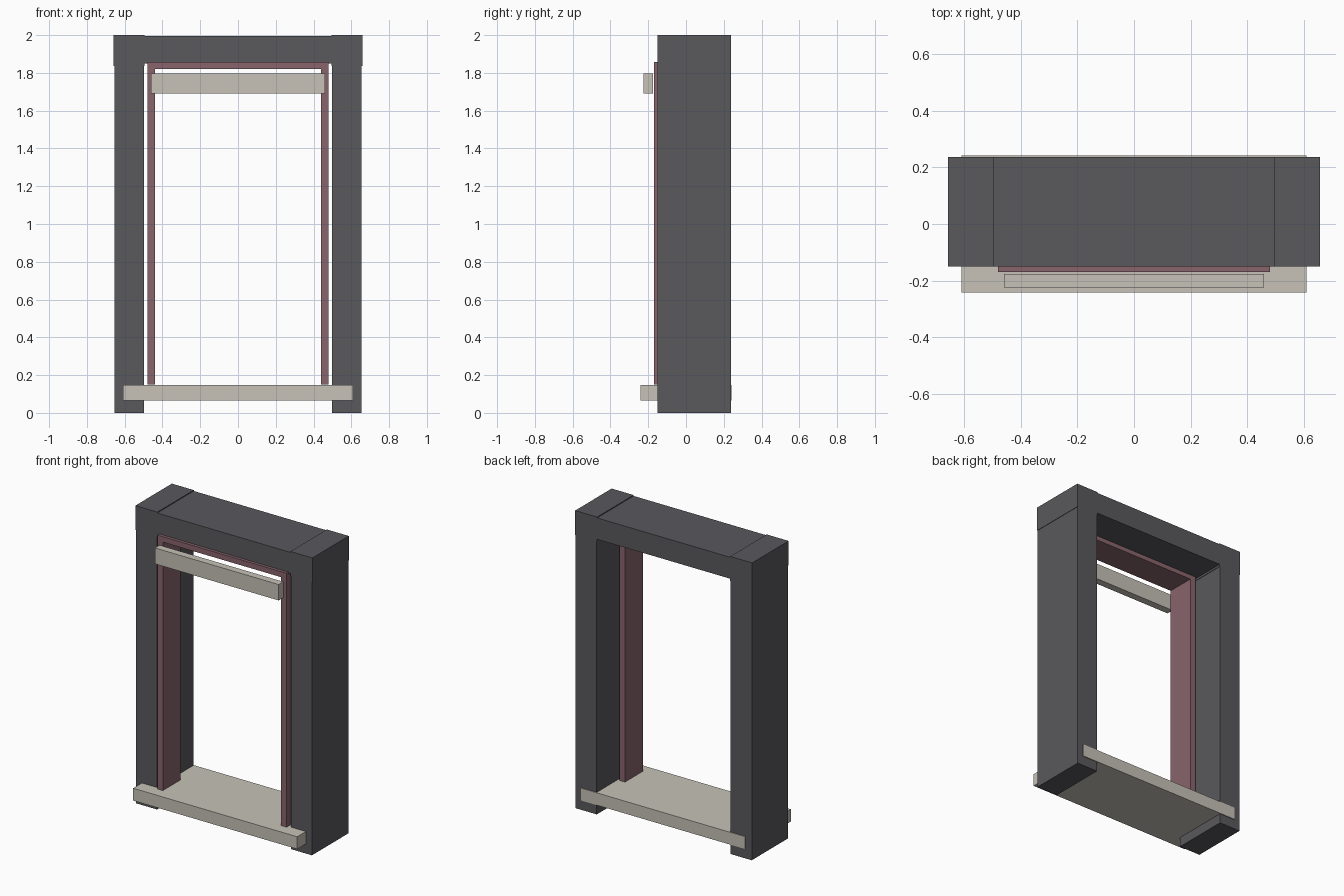
import bpy, bmesh

if "Cube" in bpy.data.objects:
    bpy.data.objects.remove(bpy.data.objects["Cube"])


def material(name, rgb):
    m = bpy.data.materials.new(name)
    m.diffuse_color = (*rgb, 1)
    m.use_nodes = True
    m.node_tree.nodes["Principled BSDF"].inputs["Base Color"].default_value = m.diffuse_color
    return m


STONE = material("dark_stone", (0.10, 0.10, 0.11))
WOOD = material("red_wood", (0.25, 0.13, 0.15))
PALE = material("pale_stone", (0.57, 0.54, 0.48))


def extrude_profile(name, points, y0, y1, mat):
    """Extrude an x-z outline from y0 to y1."""
    bm = bmesh.new()
    face = bm.faces.new([bm.verts.new((x, y0, z)) for x, z in points])
    ext = bmesh.ops.extrude_face_region(bm, geom=[face])
    verts = [v for v in ext["geom"] if isinstance(v, bmesh.types.BMVert)]
    bmesh.ops.translate(bm, verts=verts, vec=(0, y1 - y0, 0))
    bmesh.ops.recalc_face_normals(bm, faces=bm.faces)
    mesh = bpy.data.meshes.new(name)
    bm.to_mesh(mesh)
    bm.free()
    ob = bpy.data.objects.new(name, mesh)
    bpy.context.collection.objects.link(ob)
    mesh.materials.append(mat)
    return ob


def box(name, x, y, z, mat):
    pts = [(x[0], z[0]), (x[1], z[0]), (x[1], z[1]), (x[0], z[1])]
    return extrude_profile(name, pts, y[0], y[1], mat)


# Stone jambs and inner wooden posts, one per side
for side, s in (("left", -1), ("right", 1)):
    box(f"{side}_jamb", sorted((s * 0.498, s * 0.655)), (-0.15, 0.237), (0, 1.836), STONE)
    box(f"{side}_frame_post", sorted((s * 0.44, s * 0.48)), (-0.17, 0.02), (0.15, 1.82), WOOD)

# Lintel with slightly raised, deeper end blocks
half = [(0.495, 1.85), (0.495, 1.836), (0.658, 1.836),
        (0.658, 2.0), (0.495, 2.0), (0.495, 1.994)]
outline = half + [(-x, z) for x, z in reversed(half)]
extrude_profile("lintel", outline, -0.15, 0.237, STONE)

# Head of the wooden frame
box("frame_head", (-0.48, 0.48), (-0.17, 0.02), (1.82, 1.857), WOOD)

# Pale sill running through the opening, and the upper front rail
box("sill", (-0.61, 0.61), (-0.242, 0.242), (0.065, 0.148), PALE)
box("upper_rail", (-0.46, 0.46), (-0.225, -0.176), (1.69, 1.797), PALE)
